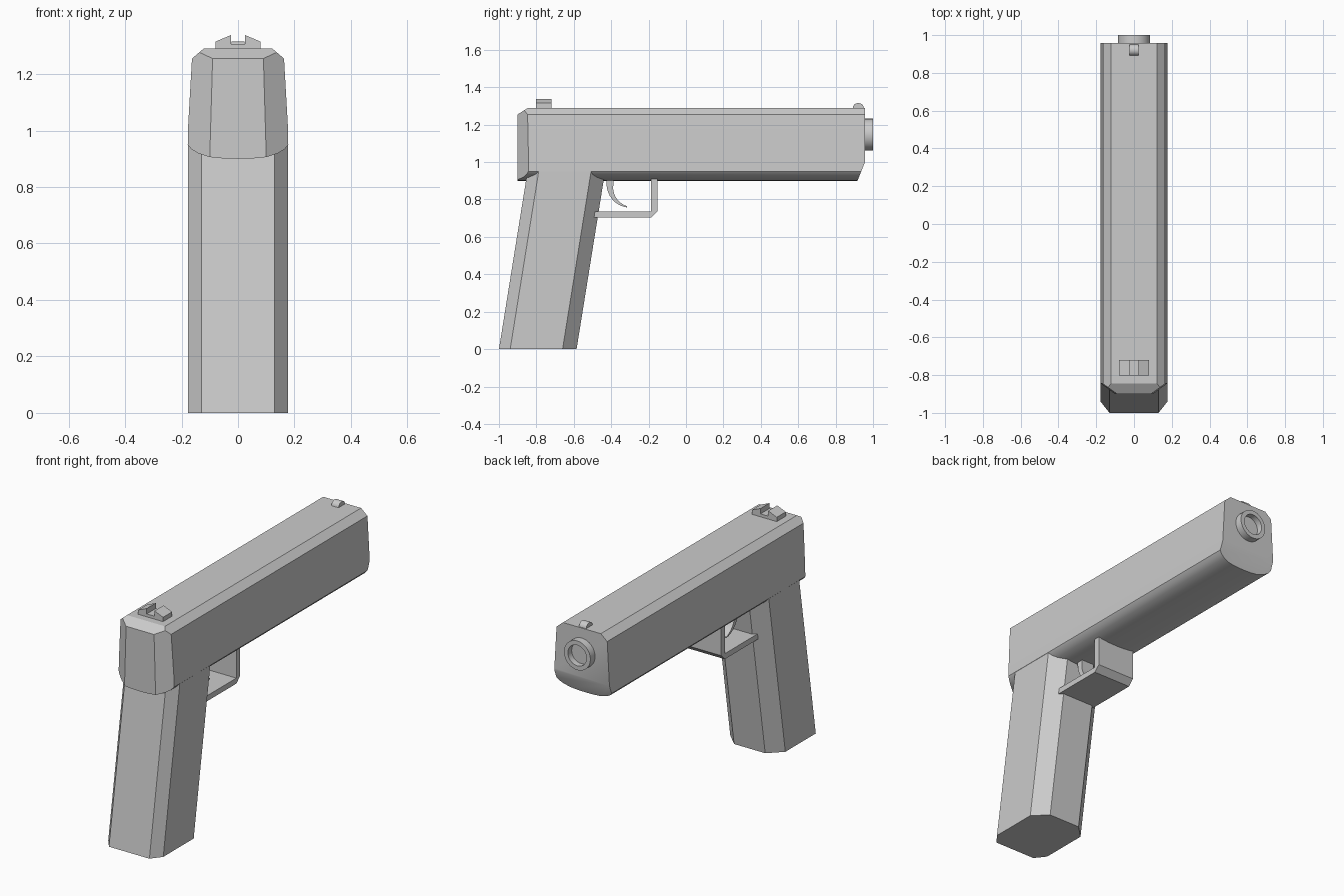
import bpy, bmesh, math
from mathutils import Vector

if "Cube" in bpy.data.objects:
    bpy.data.objects.remove(bpy.data.objects["Cube"])


def finish(name, bm, smooth=None):
    bmesh.ops.recalc_face_normals(bm, faces=bm.faces[:])
    me = bpy.data.meshes.new(name)
    bm.to_mesh(me)
    bm.free()
    ob = bpy.data.objects.new(name, me)
    bpy.context.collection.objects.link(ob)
    if smooth:
        bpy.ops.object.select_all(action='DESELECT')
        bpy.context.view_layer.objects.active = ob
        ob.select_set(True)
        bpy.ops.object.shade_smooth_by_angle(angle=math.radians(smooth))
    return ob


def prism(points, move):
    """Solid from a closed outline of 3D points swept along a vector."""
    bm = bmesh.new()
    face = bm.faces.new([bm.verts.new(p) for p in points])
    ext = bmesh.ops.extrude_face_region(bm, geom=[face], use_keep_orig=True)
    bmesh.ops.translate(bm, vec=move,
                        verts=[g for g in ext['geom'] if isinstance(g, bmesh.types.BMVert)])
    bmesh.ops.recalc_face_normals(bm, faces=bm.faces[:])
    return bm


def across_x(profile, half):
    """Prism from a (y, z) side profile, centred on x = 0."""
    return prism([(-half, y, z) for y, z in profile], (2 * half, 0, 0))


def mirrored(half):
    return half + [(-x, v) for x, v in reversed(half) if x > 0]


def slice_off(bm, co, no):
    """Cut a chamfer: remove everything on the normal side and cap it."""
    cut = bmesh.ops.bisect_plane(bm, geom=bm.verts[:] + bm.edges[:] + bm.faces[:], dist=1e-5,
                                 plane_co=co, plane_no=no, clear_outer=True)
    edges = [g for g in cut['geom_cut'] if isinstance(g, bmesh.types.BMEdge)]
    bmesh.ops.edgeloop_fill(bm, edges=edges)


# slide and frame: cross-section with rounded underside, chamfered at the ends
section = mirrored([(0, 0.90), (0.05, 0.901), (0.10, 0.906), (0.14, 0.919), (0.165, 0.934),
                    (0.178, 0.95), (0.177, 1.01), (0.163, 1.255), (0.122, 1.29)])
bm = prism([(x, -0.90, z) for x, z in section], (0, 1.857, 0))
slice_off(bm, (0, 0.957, 1.0), (0, 0.10, -0.04))
slice_off(bm, (0, -0.90, 1.255), (0, -0.035, 0.055))
for s in (1, -1):
    a = Vector((0.09, -0.90, 1.255))
    n = (Vector((0.163, -0.847, 1.255)) - a).cross(Vector((0.10, -0.90, 0.905)) - a)
    if n.x < 0:
        n.negate()
    slice_off(bm, (s * a.x, a.y, a.z), (s * n.x, n.y, n.z))
finish("slide_body", bm, 22)

# raked grip with chamfered corners
grip = mirrored([(0.13, -1.0), (0.177, -0.94), (0.177, -0.66), (0.10, -0.585)])
finish("grip", prism([(x, y, 0) for x, y in grip], (0, 0.154, 0.96)))

# trigger guard
guard = [(-0.50, 0.705), (-0.185, 0.705), (-0.152, 0.738), (-0.152, 0.91),
         (-0.187, 0.91), (-0.187, 0.737), (-0.50, 0.737)]
finish("trigger_guard", across_x(guard, 0.12))

# crescent trigger, tapering to its tip
outer, inner = [], []
for i in range(9):
    t = i / 8
    a = math.radians(180 + 82 * t)
    for ring, r in ((outer, 0.128), (inner, 0.128 - 0.032 * (1 - t) - 0.006)):
        ring.append((-0.297 + r * math.cos(a), 0.884 + r * math.sin(a)))
trigger = [(-0.425, 0.91)] + outer + inner[::-1] + [(-0.387, 0.91)]
finish("trigger", across_x(trigger, 0.04), 30)

# barrel: turned tube with a recessed bore
bm = bmesh.new()
profile = [(0, 0.965), (0.06, 0.965), (0.06, 1.0), (0.085, 1.0), (0.085, 0.93)]
verts = [bm.verts.new((r, y, 1.147)) for r, y in profile]
edges = [bm.edges.new(p) for p in zip(verts, verts[1:])]
bmesh.ops.spin(bm, geom=verts + edges, cent=(0, 0, 1.147), axis=(0, 1, 0),
               angle=math.tau, steps=32)
bmesh.ops.remove_doubles(bm, verts=bm.verts[:], dist=1e-4)
finish("barrel", bm, 30)

# rear sight with a notch
rear = mirrored([(0.025, 1.307), (0.025, 1.338), (0.08, 1.315), (0.08, 1.285)])
finish("rear_sight", prism([(x, -0.803, z) for x, z in rear], (0, 0.083, 0)))

# front sight with a rounded top
front = [(0.921 + 0.03 * math.cos(math.pi * i / 8), 1.288 + 0.028 * math.sin(math.pi * i / 8))
         for i in range(9)]
finish("front_sight", across_x(front, 0.023), 30)
